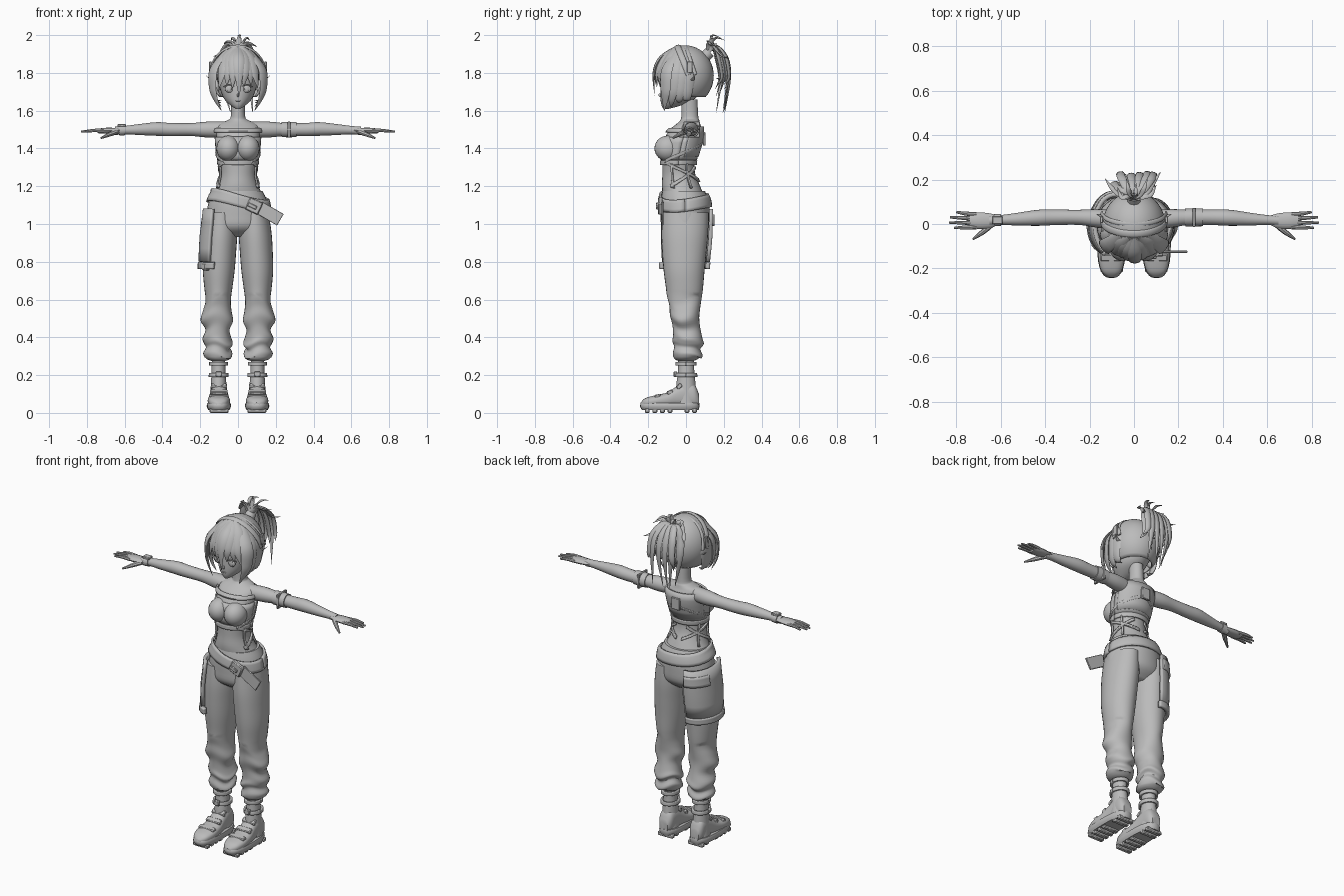
import bpy, bmesh, random
from math import sin, cos, pi, radians, copysign
from mathutils import Vector, Matrix

random.seed(4)
cube = bpy.data.objects.get("Cube")
if cube:
    bpy.data.objects.remove(cube)

grey = bpy.data.materials.new("plain grey")
grey.use_nodes = True
grey.diffuse_color = (0.5, 0.5, 0.5, 1)
grey.node_tree.nodes["Principled BSDF"].inputs["Base Color"].default_value = grey.diffuse_color


def finish(name, bm, mirror=False, thick=0, flip=False):
    """Turn a bmesh into a named, shaded object."""
    if flip:
        bmesh.ops.scale(bm, vec=(-1, 1, 1), verts=bm.verts)
    bmesh.ops.recalc_face_normals(bm, faces=bm.faces)
    mesh = bpy.data.meshes.new(name)
    bm.to_mesh(mesh)
    bm.free()
    mesh.shade_smooth()
    mesh.set_sharp_from_angle(angle=radians(40))
    mesh.materials.append(grey)
    obj = bpy.data.objects.new(name, mesh)
    bpy.context.scene.collection.objects.link(obj)
    if thick:
        mod = obj.modifiers.new("thickness", "SOLIDIFY")
        mod.thickness, mod.offset = thick, 0
    if mirror:
        obj.modifiers.new("mirror", "MIRROR").use_mirror_merge = False
    return obj


def smooth(rows, k=4):
    """Catmull-Rom interpolation of tuples."""
    rows = [Vector(r) for r in rows]
    out = []
    for i in range(len(rows) - 1):
        a, b, c, d = rows[max(i - 1, 0)], rows[i], rows[i + 1], rows[min(i + 2, len(rows) - 1)]
        for j in range(k):
            t = j / k
            out.append((b * 2 + (c - a) * t + (a * 2 - b * 5 + c * 4 - d) * t**2
                        + (b * 3 - a - c * 3 + d) * t**3) / 2)
    return out + [rows[-1]]


def skin(bm, rings, closed=True, caps=True):
    loops = [[bm.verts.new(p) for p in ring] for ring in rings]
    n = len(loops[0])
    for a, b in zip(loops, loops[1:]):
        for i in range(n if closed else n - 1):
            j = (i + 1) % n
            bm.faces.new((a[i], a[j], b[j], b[i]))
    if caps:
        bm.faces.new(loops[0])
        bm.faces.new(loops[-1])


def rim(row, a, power=1.0, off=0):
    """Point on the oval that fills the ranges u0..u1, v0..v1."""
    _, u0, u1, v0, v1 = row
    c, s = (copysign(abs(f) ** power, f) for f in (cos(a), sin(a)))
    return (u0 + u1) / 2 + ((u1 - u0) / 2 + off) * c, (v0 + v1) / 2 + ((v1 - v0) / 2 + off) * s


def loft(name, rows, axis="z", sides=28, power=1.0, warp=None, k=4, **kw):
    bm, rings = bmesh.new(), []
    for row in smooth(rows, k):
        ring = []
        for i in range(sides):
            a = 2 * pi * i / sides
            u, v = rim(row, a, power)
            p = row[0] + (warp(row[0], a) if warp else 0)
            ring.append((u, v, p) if axis == "z" else (u, p, v))
        rings.append(ring)
    skin(bm, rings)
    return finish(name, bm, **kw)


def wrap(name, rows, start, end, height, level, off=0.008, thick=0.01, **kw):
    """Band that hugs a lofted body between two angles."""
    dense = sorted(smooth(rows, 8), key=lambda r: r[0])
    bm, rings = bmesh.new(), []
    for r in range(5):
        ring = []
        for i in range(33):
            t = i / 32
            a = radians(start + (end - start) * t)
            z = level(a, t) + height * (r / 4 - 0.5)
            row = min(dense, key=lambda d: abs(d[0] - z))
            ring.append((*rim(row, a, 1, off), z))
        rings.append(ring)
    skin(bm, rings, closed=False, caps=False)
    return finish(name, bm, thick=thick, **kw)


def sweep(name, points, flat=1.0, centre=(0, 0, -99), sides=12, **kw):
    """Tapering limb or lock: points are x, y, z, radius."""
    bm, rings, path = bmesh.new(), [], smooth(points, 5)
    for i, p in enumerate(path):
        pos = p.xyz
        tan = (path[min(i + 1, len(path) - 1)].xyz - path[max(i - 1, 0)].xyz).normalized()
        side = tan.cross(pos - Vector(centre)).normalized()
        out = side.cross(tan)
        r = max(p.w, 0.001)
        rings.append([pos + side * r * cos(a) + out * r * flat * sin(a)
                      for a in (2 * pi * j / sides for j in range(sides))])
    skin(bm, rings)
    return finish(name, bm, **kw)


def ball(name, pos, size, **kw):
    bm = bmesh.new()
    bmesh.ops.create_uvsphere(bm, u_segments=24, v_segments=16, radius=1,
                              matrix=Matrix.LocRotScale(Vector(pos), None, Vector(size)))
    return finish(name, bm, **kw)


def box(name, pos, size, turn=0, axis="Y", **kw):
    bm = bmesh.new()
    bmesh.ops.create_cube(bm, size=1, matrix=Matrix.Translation(pos)
                          @ Matrix.Rotation(radians(turn), 4, axis) @ Matrix.Diagonal((*size, 1)))
    bmesh.ops.bevel(bm, geom=bm.edges, offset=min(size) * 0.2, segments=1, affect="EDGES")
    return finish(name, bm, **kw)


def even(rows):
    return [(z, -w, w, f, b) for z, w, f, b in rows]


# Torso and neck
torso = even([(1.14, .14, -.12, .1), (1.2, .108, -.128, .075), (1.26, .092, -.125, .05),
              (1.32, .097, -.125, .045), (1.38, .108, -.125, .06), (1.44, .113, -.12, .08),
              (1.5, .115, -.085, .085), (1.53, .1, -.05, .075), (1.55, .055, -.03, .07),
              (1.57, .038, -.025, .065), (1.66, .036, -.025, .06)])
loft("torso", torso)
ball("bust", (.052, -.095, 1.4), (.062, .072, .068), mirror=True)
wrap("tube_top", torso, 0, 360, .12, lambda a, t: 1.4, .004)
wrap("under_bust_band", torso, 0, 360, .025, lambda a, t: 1.325, .008)
wrap("collar_band", torso, 180, 360, .02, lambda a, t: 1.495, .008)
wrap("vest_back", torso, 15, 165, .16, lambda a, t: 1.435, .008)
box("back_plate", (0, .097, 1.45), (.055, .014, .07))
wrap("rising_strap", torso, -50, 80, .016, lambda a, t: 1.33 + .1 * t, mirror=True)
wrap("falling_strap", torso, -50, 80, .016, lambda a, t: 1.33 - .1 * t, mirror=True)
wrap("waist_strap", torso, -30, 70, .016, lambda a, t: 1.2 + .1 * t, mirror=True)
for angle in (-25, 25):
    wrap("side_strap", torso, angle, angle + 6, .13, lambda a, t: 1.255, mirror=True)

# Arms and hands
sweep("arm", [(.07, .015, 1.5, .042), (.16, .025, 1.5, .042), (.25, .03, 1.5, .034),
              (.36, .03, 1.5, .035), (.43, .028, 1.503, .036), (.52, .022, 1.5, .029),
              (.6, .018, 1.497, .022), (.65, .015, 1.493, .022)], sides=20, mirror=True)
sweep("palm", [(.61, .018, 1.496, .02), (.65, .015, 1.495, .033), (.7, .015, 1.494, .037),
               (.74, .016, 1.492, .03)], flat=.42, mirror=True)
for i, tip in enumerate((.81, .832, .828, .8)):
    y = -.014 + i * .019
    sweep("finger", [(.71, y, 1.494, .01), (.76, y * 1.1, 1.495, .009),
                     (tip, y * 1.25, 1.489, .005)], sides=8, mirror=True)
sweep("thumb", [(.64, 0, 1.49, .014), (.68, -.035, 1.475, .012), (.725, -.068, 1.455, .005)],
      sides=8, mirror=True)
sweep("arm_band", [(.23, .029, 1.5, .04), (.27, .03, 1.5, .041), (.31, .03, 1.5, .04)], sides=20)
box("arm_band_loop", (.27, .03, 1.5), (.014, .086, .086))
sweep("watch_strap", [(-.6, .018, 1.497, .027), (-.63, .017, 1.495, .027)], sides=20)
box("watch_face", (-.615, .017, 1.522), (.045, .036, .014))

# Trousers
hips = even([(1.175, .13, -.125, .1), (1.12, .155, -.135, .122), (1.05, .166, -.135, .125),
             (.98, .168, -.125, .115), (.93, .13, -.06, .06)])
loft("hips", hips)
leg = [(1.06, .01, .162, -.125, .118), (.95, .004, .178, -.13, .117), (.85, .01, .184, -.126, .108),
       (.75, .018, .186, -.118, .098), (.66, .03, .178, -.106, .09), (.6, .038, .172, -.1, .082),
       (.55, .034, .186, -.088, .075), (.5, .026, .198, -.085, .07), (.45, .045, .172, -.072, .075),
       (.4, .036, .188, -.068, .086), (.37, .028, .18, -.072, .094), (.345, .045, .17, -.062, .075),
       (.31, .03, .185, -.07, .088), (.285, .042, .165, -.06, .062), (.275, .07, .14, -.04, .04)]
loft("trouser_leg", leg, mirror=True,
     warp=lambda z, a: (.012 * sin(2 * a + z * 9) + .007 * sin(3 * a)) if .3 < z < .62 else 0)
wrap("side_pocket", leg, -60, 95, .28, lambda a, t: .94, .014, .02, flip=True)
wrap("pocket_flap", leg, 20, 90, .06, lambda a, t: 1.02, .026, .014, flip=True)
wrap("pocket_strap", leg, -75, 100, .035, lambda a, t: .78, .016, .022, flip=True)
box("pocket_buckle", (-.165, -.09, .775), (.05, .035, .04), 40, "Z")

# Belt
wrap("belt", hips, 0, 360, .065, lambda a, t: 1.125 - .045 * cos(a) * (.6 - .4 * sin(a)), .008, .012)
box("buckle", (.085, -.135, 1.095), (.075, .025, .07), 25)
box("buckle_pin", (.075, -.15, 1.095), (.05, .015, .02), 25)
box("belt_end", (.168, -.125, 1.055), (.13, .01, .07), 30)

# Shoes
ankle = [(.29, .068, .138, -.042, .042), (.22, .066, .14, -.042, .044), (.16, .062, .143, -.05, .05),
         (.05, .055, .15, -.06, .06)]
loft("ankle", ankle, mirror=True)
loft("shoe_upper", [(-.24, .085, .115, .035, .055), (-.215, .058, .145, .03, .078),
                    (-.16, .043, .16, .03, .094), (-.1, .046, .157, .03, .108),
                    (-.05, .052, .15, .03, .14), (0, .056, .146, .03, .165),
                    (.045, .06, .144, .03, .15), (.068, .075, .13, .035, .1)],
     axis="y", power=.8, mirror=True)
loft("sole", [(.014, .045, .157, -.232, .066), (.035, .037, .166, -.244, .072),
              (.052, .04, .162, -.238, .07)], power=.75, k=2, mirror=True)
for y in (-.205, -.165, -.125, -.085, .005, .045):
    box("sole_cleat", (.1, y, .012), (.1, .026, .024), mirror=True)
for y, z, wide, tilt in ((-.15, .086, .125, 12), (-.085, .108, .115, 25), (-.035, .14, .105, 40)):
    box("shoe_strap", (.101, y, z), (wide * .8, .032, .024), tilt, "X", mirror=True)
for level in (.2, .26):
    wrap("ankle_strap", ankle, 0, 360, .02, lambda a, t: level, .008, .012, mirror=True)
box("ankle_tab", (.102, -.055, .205), (.035, .02, .03), mirror=True)

# Head and face
loft("head", even([(1.61, .012, -.12, -.09), (1.63, .042, -.13, -.02), (1.665, .075, -.135, .05),
                   (1.72, .097, -.135, .09), (1.78, .112, -.132, .118), (1.85, .1, -.12, .11),
                   (1.91, .05, -.06, .05)]))
ball("eye", (.046, -.124, 1.715), (.023, .009, .02), mirror=True)
ball("iris", (.046, -.131, 1.715), (.011, .005, .016), mirror=True)
sweep("upper_lash", [(.02, -.137, 1.728, .002), (.046, -.133, 1.738, .005), (.075, -.117, 1.728, .003)],
      sides=6, mirror=True)
ball("nose", (0, -.136, 1.682), (.006, .01, .01))
ball("mouth", (0, -.132, 1.652), (.014, .005, .003))
ball("ear", (.112, .01, 1.73), (.016, .026, .036), mirror=True)

# Hair cap, open around the face and nape
skull = Vector((0, -.005, 1.785))
bm = bmesh.new()
bmesh.ops.create_uvsphere(bm, u_segments=36, v_segments=24, radius=1,
                          matrix=Matrix.LocRotScale(skull, None, Vector((.137, .148, .157))))
bmesh.ops.delete(bm, geom=[v for v in bm.verts if v.co.z < 1.67
                           or (v.co.y < -.06 and v.co.z < 1.83)], context="VERTS")
finish("hair_cap", bm, thick=.008)


def lock(name, points, flat=.3, **kw):
    sweep(name, points, flat, skull, 8, **kw)


# Fringe, side locks and the small tufts at the ears
for x, tip, z in ((-.085, -.1, 1.72), (-.055, -.06, 1.735), (-.025, -.03, 1.72), (.004, .006, 1.68),
                  (.035, .03, 1.73), (.065, .07, 1.735), (.09, .105, 1.72)):
    front = -.172 + abs(x) * .5
    lock("fringe_lock", [(x * .3, -.06, 1.935, .015), (x * .8, front + .035, 1.88, .03),
                         (x, front, 1.8, .024), (tip, front + .004, z, .002)])
for y, z in ((-.1, 1.6), (-.065, 1.62), (-.025, 1.64), (.015, 1.655)):
    lock("side_lock", [(.06, y * .5, 1.92, .02), (.128, y, 1.82, .036), (.134, y - .008, 1.72, .032),
                       (.118, y - .012, 1.66, .02), (.088, y - .015, z, .002)], mirror=True)
lock("ear_tuft", [(.125, .03, 1.76, .015), (.145, .035, 1.765, .01), (.168, .045, 1.785, .001)],
     mirror=True)

# Headbands with clips
for y, lean, wide in ((-.045, .06, .016), (.0, .05, .01)):
    sweep("headband", [(.146 * cos(a), y + lean * (1 - sin(a)), 1.79 + .152 * sin(a), wide)
                       for a in (pi * i / 10 for i in range(11))], .4, skull)
box("hair_clip", (.146, .02, 1.83), (.014, .03, .06), mirror=True)

# Ponytail
sweep("hair_tie", [(0, .1, 1.885, .03), (0, .125, 1.91, .03)], sides=16)
for i in range(15):
    x = -.1 + .2 * i / 14
    fall = random.uniform(1.66, 1.8) if i % 3 else 1.59
    reach = random.uniform(.17, .235)
    lock("ponytail_lock", [(x * .15, .11, 1.9, .012), (x * .4, .15, 1.945, .017),
                           (x * .8, reach - .02, 1.89, .019), (x * .9, reach, 1.78, .016),
                           (x * random.uniform(.3, 1.2), reach - .025, fall, .001)], .45)
for x, y, z in ((-.075, .13, 1.965), (-.035, .17, 1.985), (.01, .15, 1.998), (.06, .17, 1.985),
                (.1, .14, 1.95), (-.13, .17, 1.9), (.12, .2, 1.89)):
    lock("ponytail_spike", [(0, .11, 1.9, .012), (x * .4, .125, 1.955, .013),
                            (x * .75, y - .01, z, .01), (x, y + .035, z - .012, .001)], .45)
